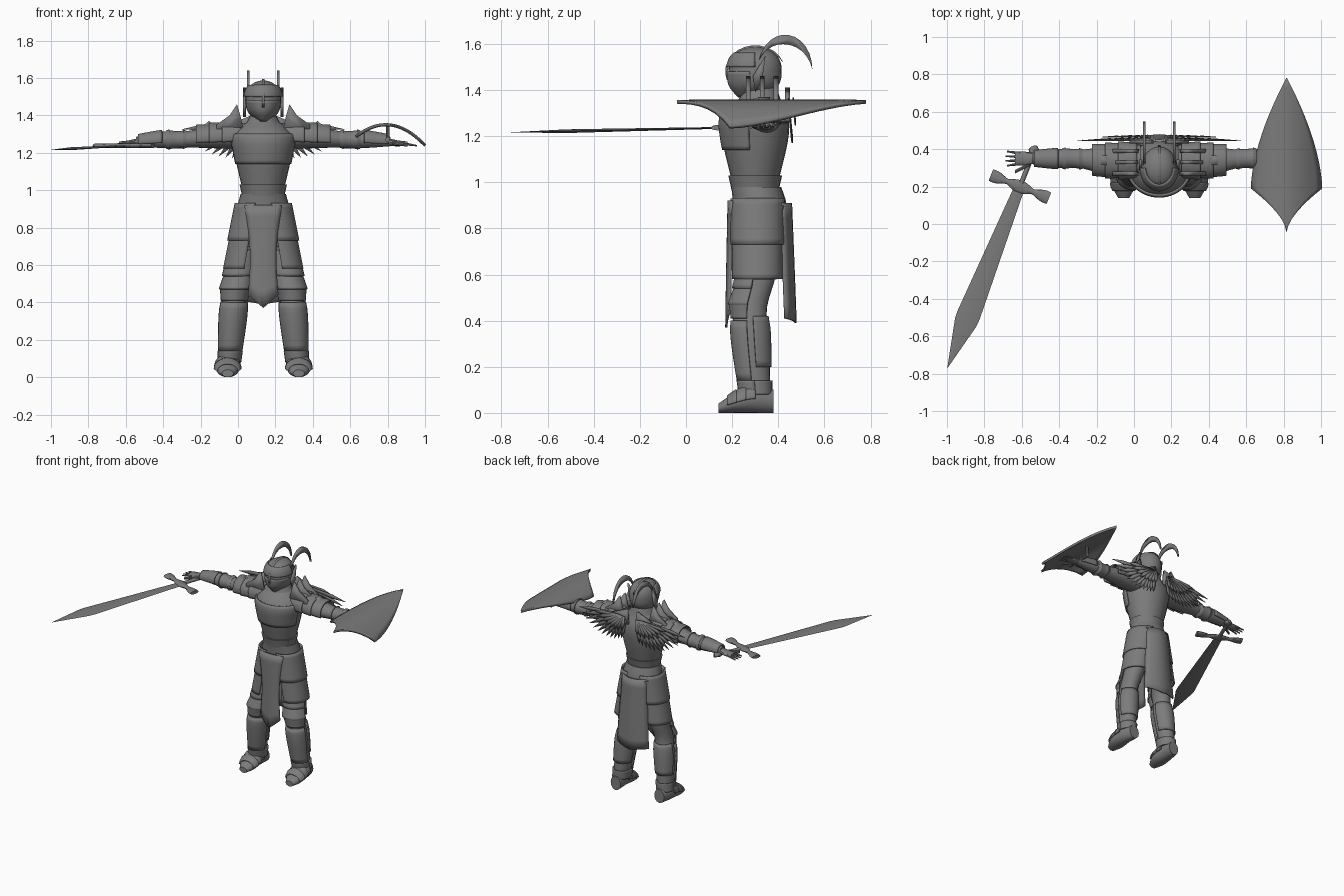
import bpy, bmesh
from math import sin, cos, pi, tau, radians
from mathutils import Vector

cube = bpy.data.objects.get("Cube")
if cube:
    bpy.data.objects.remove(cube, do_unlink=True)

GREY = (.2, .2, .2, 1)
steel = bpy.data.materials.new("grey steel")
steel.use_nodes = True
steel.diffuse_color = GREY
steel.node_tree.nodes["Principled BSDF"].inputs["Base Color"].default_value = GREY

BODY = (.135, 0, 0)   # the figure stands a little to its left
WORLD = (0, 0, 0)
parts = []


def finish(name, bm, thick=0, mirror=False, loc=BODY, rot=WORLD):
    bmesh.ops.recalc_face_normals(bm, faces=bm.faces)
    mesh = bpy.data.meshes.new(name)
    bm.to_mesh(mesh)
    bm.free()
    mesh.materials.append(steel)
    ob = bpy.data.objects.new(name, mesh)
    bpy.context.collection.objects.link(ob)
    ob.location, ob.rotation_euler = loc, rot
    if thick:
        mod = ob.modifiers.new("thickness", 'SOLIDIFY')
        mod.thickness, mod.offset = thick, 0
    if mirror:
        ob.modifiers.new("mirror", 'MIRROR').use_mirror_merge = False
    parts.append(ob)


def spread(start, stop, steps):
    return [start + (stop - start) * i / steps for i in range(steps + 1)]


def skin(bm, rows, closed=False):
    count = len(rows[0])
    for low, high in zip(rows, rows[1:]):
        for i in range(count if closed else count - 1):
            j = (i + 1) % count
            bm.faces.new((low[i], low[j], high[j], high[i]))


def smooth(*keys):
    """Smooth cross-section rule through keys of (position, centre, centre, radius, radius)."""
    spots = [key[0] for key in keys]
    sizes = [Vector(key[1:]) for key in keys]
    last = len(keys) - 1

    def slope(i):
        low, high = max(i - 1, 0), min(i + 1, last)
        return (sizes[high] - sizes[low]) / (spots[high] - spots[low])

    def shape(t):
        i = max([k for k in range(last) if spots[k] <= t], default=0)
        width = spots[i + 1] - spots[i]
        s = (t - spots[i]) / width
        rise, m, n = sizes[i + 1] - sizes[i], slope(i) * width, slope(i + 1) * width
        return sizes[i] + s * (m + s * (3 * rise - 2 * m - n + s * (m + n - 2 * rise)))
    return shape


def loft(name, axis, shape, start, stop, grow=0, flare=0, steps=8, sides=24, arc=None, **options):
    """Skin a shape between two positions; an arc in degrees leaves an open plate."""
    bm = bmesh.new()
    rows = []
    angles = [radians(a) for a in spread(*(arc or (0, 360)), sides)]
    for t in spread(start, stop, steps):
        a, b, ra, rb = shape(t)
        extra = grow + flare * (t - start) / (stop - start)
        row = []
        for angle in angles if arc else angles[:-1]:
            u, v = a + (ra + extra) * cos(angle), b + (rb + extra) * sin(angle)
            row.append(bm.verts.new({'x': (t, u, v), 'y': (u, t, v), 'z': (u, v, t)}[axis]))
        rows.append(row)
    skin(bm, rows, closed=not arc)
    if not arc:
        bm.faces.new(rows[0])
        bm.faces.new(rows[-1])
    finish(name, bm, .01 if arc else 0, **options)


def plate(name, points, thick, **options):
    bm = bmesh.new()
    bm.faces.new([bm.verts.new(p) for p in points])
    finish(name, bm, thick, **options)


def crescent(name, x, centre, radii, sweep, hollow, **options):
    """Flat tapered arc standing in the side plane."""
    def rim(f, depth):
        angle = radians(sweep[0] + (sweep[1] - sweep[0]) * f)
        size = 1 - depth * sin(pi * f)
        return (x, centre[0] + radii[0] * size * cos(angle), centre[1] + radii[1] * size * sin(angle))
    fractions = spread(0, 1, 12)
    plate(name, [rim(f, 0) for f in fractions] + [rim(f, hollow) for f in fractions[-2:0:-1]], .014, **options)


def cloth(name, top, bottom, pinch, drop, bulge):
    """Hanging sheet between two (height, y, half width) hems, the lower one pointed."""
    bm = bmesh.new()
    rows = []
    for f in spread(0, 1, 8):
        z, y, width = Vector(top).lerp(Vector(bottom), f)
        width -= pinch * sin(pi * f)
        rows.append([bm.verts.new((u * width, y + bulge * (1 - u * u), z - drop * f ** 4 * (1 - abs(u))))
                     for u in spread(-1, 1, 8)])
    skin(bm, rows)
    finish(name, bm, .01)


FRONT, BACK, OUTER, UPPER = (-170, -10), (10, 170), (-95, 90), (-20, 200)

# --- torso, belt and skirt
torso = smooth((1, 0, .3, .11, .1), (1.2, 0, .3, .155, .145), (1.3, 0, .3, .16, .14), (1.37, 0, .32, .08, .08))
loft("breastplate", 'z', torso, .98, 1.37, steps=12)
loft("chest_overlay", 'z', torso, 1.14, 1.3, grow=.004, arc=FRONT)
loft("waist_band", 'z', torso, .97, 1.03, grow=.01)
skirt = smooth((.7, 0, .32, .165, .11), (.9, 0, .32, .135, .11), (1, 0, .3, .11, .1))
loft("hip_skirt", 'z', skirt, .7, .94)
loft("belt", 'z', skirt, .9, .98, grow=.006)
cloth("front_cloth", (.92, .2, .1), (.44, .19, .08), pinch=.02, drop=.07, bulge=-.015)
cloth("back_cloth", (.91, .41, .1), (.41, .43, .13), pinch=0, drop=.02, bulge=.045)

# --- hip tassets in two tiers
hip = smooth((.58, .11, .31, .1, .105), (.93, .05, .31, .09, .105))
loft("upper_tasset", 'z', hip, .73, .93, grow=.008, arc=OUTER, mirror=True)
loft("lower_tasset", 'z', hip, .58, .76, arc=OUTER, mirror=True)

# --- legs and their plates
leg = smooth((.1, .18, .3, .055, .065), (.35, .16, .28, .07, .08), (.45, .15, .28, .06, .07),
             (.6, .12, .31, .07, .08), (.9, .07, .33, .07, .1))
loft("leg", 'z', leg, .09, .9, steps=24, mirror=True)
loft("thigh_guard", 'z', leg, .68, .54, grow=.005, flare=.015, arc=FRONT, mirror=True)
loft("knee_guard", 'z', leg, .56, .47, grow=.008, flare=.02, arc=FRONT, mirror=True)
loft("knee_lame", 'z', leg, .48, .41, grow=.025, flare=-.02, arc=FRONT, mirror=True)
loft("shin_plate", 'z', leg, .4, .14, grow=.004, arc=FRONT, mirror=True)
loft("calf_plate", 'z', leg, .42, .2, grow=.003, arc=BACK, mirror=True)
loft("ankle_cuff", 'z', leg, .14, .08, grow=.005, arc=(0, 360), mirror=True)

# --- boots
foot = smooth((.14, .19, .02, .03, .02), (.2, .19, .04, .06, .04), (.29, .19, .06, .055, .06),
              (.38, .18, .05, .04, .05))
loft("boot", 'y', foot, .14, .38, steps=12, mirror=True)
for y in spread(.18, .26, 2):
    loft("foot_lame", 'y', foot, y, y + .04, grow=.003, flare=.005, arc=(0, 180), mirror=True)

# --- arms and their plates
arm = smooth((.1, .34, 1.29, .085, .07), (.3, .34, 1.28, .07, .055), (.45, .35, 1.27, .045, .04),
             (.53, .35, 1.27, .05, .045), (.68, .35, 1.26, .03, .025))
loft("arm", 'x', arm, .1, .68, steps=24, mirror=True)
for x in (.43, .5):
    loft("elbow_ring", 'x', arm, x, x - .02 if x < .5 else x + .02, grow=.012, flare=-.01, steps=3, mirror=True)
loft("elbow_guard", 'x', arm, .43, .5, grow=.006, mirror=True)
loft("vambrace", 'x', arm, .54, .67, grow=.003, flare=.005, arc=UPPER, mirror=True)
for x in spread(.12, .26, 2):
    loft("shoulder_lame", 'x', arm, x, x + .1, grow=.008, flare=.012, arc=UPPER, mirror=True)

# --- shoulder spikes
spike = [(.1, 1.3), (.12, 1.39), (.14, 1.46), (.18, 1.4), (.25, 1.35), (.25, 1.3)]
for y in spread(.27, .39, 2):
    plate("shoulder_spike", [(x, y, z) for x, z in spike], .02, mirror=True)
plate("arm_spike", [(x, .34, z) for x, z in ((.25, 1.33), (.29, 1.37), (.36, 1.31), (.34, 1.28))], .05, mirror=True)

# --- hands
palm = smooth((.66, .35, 1.26, .026, .02), (.72, .35, 1.25, .037, .016), (.77, .35, 1.25, .034, .01))
loft("palm", 'x', palm, .66, .77, sides=12, mirror=True)
for fan in spread(-1, 1, 3):
    def finger(x):
        reach = (x - .74) / .08
        size = .009 - .005 * reach
        return .35 + fan * (.027 + .012 * reach), 1.25 - .012 * reach, size, size
    loft("finger", 'x', finger, .74, .825 - .012 * abs(fan), sides=8, steps=4, mirror=True)
loft("thumb", 'x', lambda x: (.32 - .5 * (x - .69), 1.25 - .1 * (x - .69), .009, .009), .69, .77,
     sides=8, steps=3, mirror=True)

# --- feather fans on the back, a long layer and a short one
for layer, scale in enumerate((1, .6)):
    for f in spread(0, 1, 11 - 4 * layer):
        angle = radians(76 * f - 82)
        out = Vector((cos(angle), .1 * (1 - f), sin(angle)))
        side = Vector((-sin(angle), 0, cos(angle))) * .014
        root = Vector((.05 + .05 * f, .445 + .02 * layer, 1.36))
        tip = root + out * (.17 + .17 * f) * scale
        middle = root.lerp(tip, .7)
        plate("feather", [root - side / 2, middle - side, tip, middle + side, root + side / 2], .005, mirror=True)
plate("feather_bracket", [(x, .44, z) for x, z in ((.03, 1.3), (.04, 1.41), (.16, 1.36), (.1, 1.3))],
      .02, mirror=True)

# --- neck and helmet
neck = smooth((1.32, 0, .32, .12, .11), (1.36, 0, .32, .09, .09), (1.42, 0, .32, .06, .07))
loft("gorget", 'z', neck, 1.32, 1.42)


def head(z):
    size = max(0, 1 - abs((z - 1.48) / .107) ** 2.5) ** .5
    return 0, .3, .095 * size, .115 * size


loft("helmet", 'z', head, 1.376, 1.586, steps=24)
visor = smooth((1.37, 0, .27, .02, .04), (1.42, 0, .29, .07, .1), (1.49, 0, .3, .095, .12))
loft("visor", 'z', visor, 1.37, 1.48, arc=FRONT)
loft("brow_plate", 'z', head, 1.5, 1.56, grow=.006, arc=(-180, 0))
crescent("helmet_crest", 0, (.3, 1.48), (.13, .114), (200, 20), .2)
plate("helmet_side_fin", [(.1, y, z) for y, z in ((.3, 1.39), (.33, 1.44), (.345, 1.55), (.29, 1.46))],
      .014, mirror=True)
crescent("plume", .08, (.43, 1.49), (.118, .15), (165, 0), .28, mirror=True)

# --- shield: a pointed sheet bent over the left hand
bm = bmesh.new()
rows = []
for y in spread(.78, .19, 12) + spread(.16, -.04, 6):
    taper = 1 - ((y - .19) / .592) ** 1.65 if y >= .19 else (1 - (.19 - y) / .232) ** 1.6
    rows.append([bm.verts.new((x, y, 1.35 - 2.5 * (x - .79) ** 2))
                 for x in spread(.815 - .186 * taper, .815 + .186 * taper, 12)])
skin(bm, rows)
finish("shield", bm, .016, loc=WORLD)
loft("shield_grip", 'y', lambda y: (.8, 1.27, .012, .012), .25, .45, sides=10, steps=1, loc=WORLD)
for y in (.26, .44):
    loft("grip_post", 'z', lambda z: (.8, y, .01, .01), 1.27, 1.34, sides=8, steps=1, loc=WORLD)

# --- sword, pointing forward from the right hand
hold = dict(loc=(-.61, .2, 1.237), rot=(.02, 0, -.38))
LENGTH = 1.045


def blade(y):
    f = -y / LENGTH
    width = min(.028 + .05 * f, .24 * (1.003 - f))
    return 0, 0, width, width / 8


def guard(x):
    return 0, 0, .012 + .022 * abs(cos(21 * x)), .012


loft("sword_blade", 'y', blade, 0, -LENGTH, sides=4, steps=24, **hold)
loft("sword_grip", 'y', lambda y: (0, 0, .013, .012), 0, .2, sides=12, steps=2, **hold)
loft("sword_pommel", 'y', lambda y: (0, 0, .03 * sin((y - .17) * 45), .014), .18, .235, sides=12, **hold)
loft("sword_guard", 'x', guard, -.167, .167, sides=12, steps=24, **hold)

# --- smooth shading with crisp plate edges
bpy.ops.object.select_all(action='DESELECT')
for ob in parts:
    ob.select_set(True)
bpy.context.view_layer.objects.active = parts[0]
bpy.ops.object.shade_smooth_by_angle(angle=radians(35))
